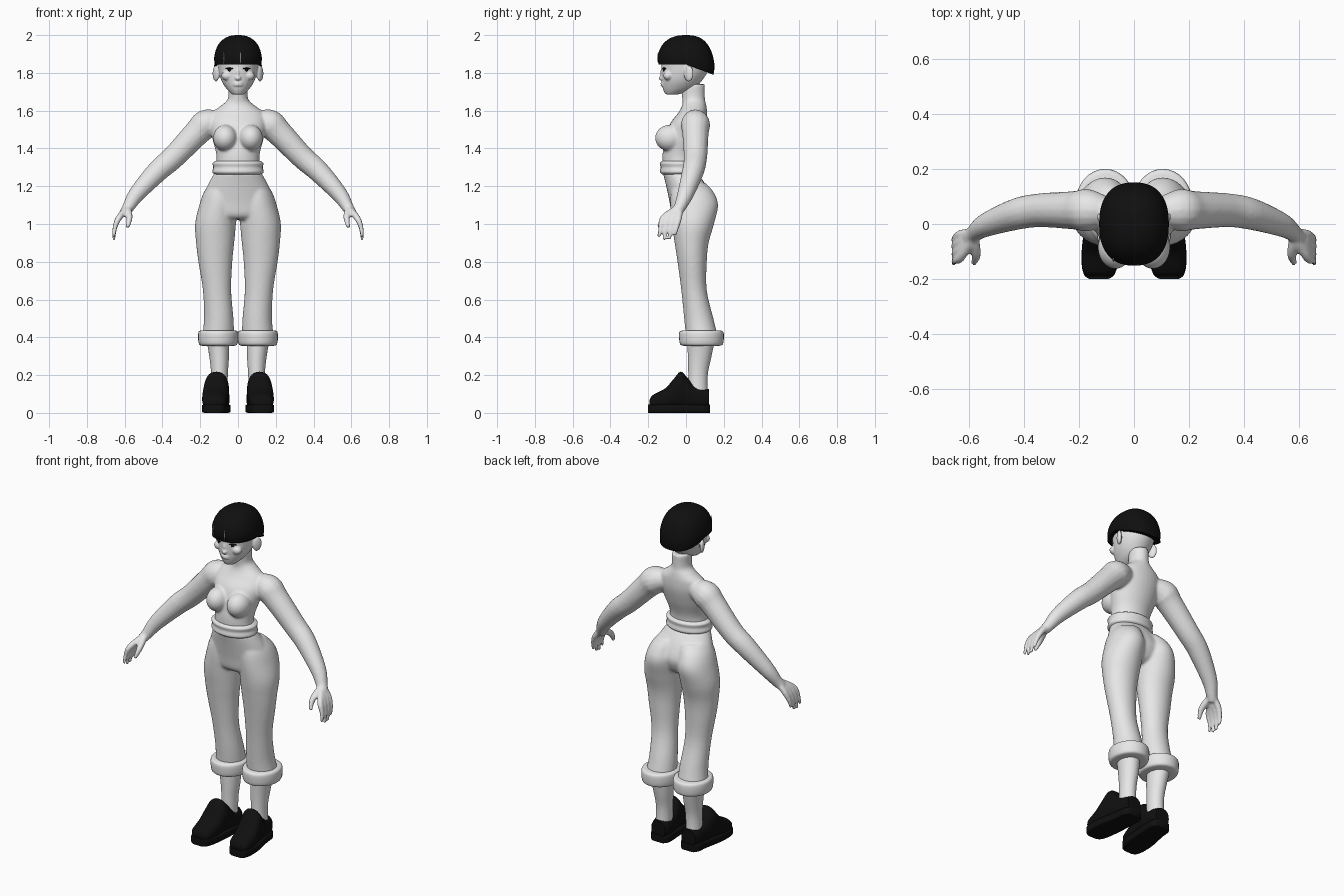
import bpy, bmesh, math
from mathutils import Matrix, Vector

if "Cube" in bpy.data.objects:
    bpy.data.objects.remove(bpy.data.objects["Cube"])


def material(name, value):
    m = bpy.data.materials.new(name)
    m.use_nodes = True
    color = (value, value, value, 1)
    m.diffuse_color = color
    bsdf = next(n for n in m.node_tree.nodes if n.type == 'BSDF_PRINCIPLED')
    bsdf.inputs["Base Color"].default_value = color
    return m


PALE = material("pale grey", 0.8)
BLACK = material("black", 0.005)


def spline(rows, steps):
    """Smooth in-between rows (Catmull-Rom); steps=1 keeps the rows."""
    out = []
    for i in range(len(rows) - 1):
        a, b, c, d = (rows[min(max(i + k, 0), len(rows) - 1)] for k in (-1, 0, 1, 2))
        for s in range(steps):
            t = s / steps
            out.append([q + t / 2 * (r - p + t * (2*p - 5*q + 4*r - w + t * (3*(q - r) + w - p)))
                        for p, q, r, w in zip(a, b, c, d)])
    return out + [list(rows[-1])]


def bridge(bm, rings):
    n = len(rings[0])
    rings = [[bm.verts.new(p) for p in ring] for ring in rings]
    for a, b in zip(rings, rings[1:]):
        for i in range(n):
            j = (i + 1) % n
            bm.faces.new((a[i], a[j], b[j], b[i]))
    bm.faces.new(rings[0])
    bm.faces.new(rings[-1])


def loft(bm, rows, steps=5, axis='z', power=1.0, n=32):
    """Rows: position on axis, x centre, x radius, low side, high side."""
    rings = []
    for t, x, rx, lo, hi in spline(rows, steps):
        ring = []
        for k in range(n):
            a = math.tau * k / n
            c, s = (math.copysign(abs(f) ** power, f) for f in (math.cos(a), math.sin(a)))
            u, v = x + rx * c, (lo + hi) / 2 + (hi - lo) / 2 * s
            ring.append((u, v, t) if axis == 'z' else (u, t, v))
        rings.append(ring)
    bridge(bm, rings)


def tube(bm, rows, steps=5, n=16):
    """Rows: x, y, z, radius along a limb."""
    pts = spline(rows, steps)
    rings = []
    for i, p in enumerate(pts):
        a, b = pts[max(i - 1, 0)], pts[min(i + 1, len(pts) - 1)]
        q = (Vector(b[:3]) - Vector(a[:3])).to_track_quat('Z', 'Y')
        rings.append([Vector(p[:3]) + q @ Vector((math.cos(math.tau * k / n), math.sin(math.tau * k / n), 0)) * p[3]
                      for k in range(n)])
    bridge(bm, rings)


def ball(bm, center, radii, turn=0):
    m = Matrix.Translation(center) @ Matrix.Rotation(turn, 4, 'Z') @ Matrix.Diagonal((*radii, 1))
    bmesh.ops.create_uvsphere(bm, u_segments=24, v_segments=14, radius=1, matrix=m)


def finish(name, bm, mat, mirror=False, voxel=0, smooth=4):
    bmesh.ops.recalc_face_normals(bm, faces=bm.faces)
    for f in bm.faces:
        f.smooth = True
    me = bpy.data.meshes.new(name)
    bm.to_mesh(me)
    bm.free()
    me.set_sharp_from_angle(angle=math.radians(50))
    me.materials.append(mat)
    ob = bpy.data.objects.new(name, me)
    bpy.context.collection.objects.link(ob)
    if mirror:
        ob.modifiers.new("mirror", 'MIRROR').use_mirror_merge = False
    if voxel:
        r = ob.modifiers.new("fuse", 'REMESH')
        r.mode, r.voxel_size, r.use_smooth_shade = 'VOXEL', voxel, True
        s = ob.modifiers.new("soften", 'SMOOTH')
        s.factor, s.iterations = 0.5, smooth


# Torso, neck, chest, arms and hands fused into one skin
bm = bmesh.new()
loft(bm, [(1.27, 0, .12, -.12, .055), (1.36, 0, .114, -.125, .06), (1.45, 0, .135, -.11, .09),
          (1.53, 0, .15, -.085, .11), (1.59, 0, .135, -.04, .112), (1.63, 0, .085, -.02, .107),
          (1.665, 0, .053, -.02, .1), (1.74, 0, .052, -.03, .1)])
ball(bm, (.068, -.085, 1.455), (.064, .079, .07))
tube(bm, [(.09, .045, 1.55, .05), (.165, .05, 1.53, .077), (.22, .05, 1.48, .07), (.34, .05, 1.355, .062),
          (.425, .037, 1.28, .058), (.535, -.002, 1.16, .044), (.58, -.032, 1.09, .032), (.6, -.05, 1.06, .028)])
for i in range(4):
    y = -.122 + .028 * i
    reach = (.93, .915, .918, .94)[i]
    tube(bm, [(.59, -.055 + .008 * i, 1.08, .018), (.632, y, 1.03, .017),
              (.652, y - .012, .98, .013), (.658, y - .022, reach, .009)], 4, 10)
tube(bm, [(.585, -.05, 1.08, .02), (.575, -.11, 1.035, .018), (.584, -.145, .982, .01)], 4, 10)
finish("upper_body", bm, PALE, True, .0075)

# Head with nose, lips and ears
bm = bmesh.new()
loft(bm, [(1.686, 0, .03, -.108, -.04), (1.715, 0, .06, -.122, .04), (1.76, 0, .088, -.128, .085),
          (1.82, 0, .104, -.13, .12), (1.9, 0, .108, -.125, .128), (1.95, 0, .08, -.09, .1)])
ball(bm, (0, -.124, 1.772), (.017, .021, .014))
ball(bm, (0, -.118, 1.798), (.01, .02, .032))
for z in (1.735, 1.745):
    ball(bm, (0, -.121, z), (.026, .014, .006))
ball(bm, (.117, .014, 1.797), (.013, .028, .043), -.5)
ball(bm, (.058, -.095, 1.785), (.03, .025, .025))
finish("head", bm, PALE, True, .005, 3)

# Eyes and lashes
bm = bmesh.new()
ball(bm, (.045, -.116, 1.823), (.023, .008, .005), .3)
ball(bm, (.045, -.117, 1.816), (.009, .006, .008), .3)
finish("eyes", bm, BLACK, True)

# Bowl haircut: rounded cap whose rim drops towards the nape
bm = bmesh.new()
bmesh.ops.create_uvsphere(bm, u_segments=48, v_segments=32, radius=1)
for v in bm.verts:
    x, y, z = v.co / sum(abs(c) ** 2.4 for c in v.co) ** (1 / 2.4)
    rim = 1.845 - .055 * max(y, 0)
    tuck = 1 - .05 * max(0, 1 - abs(z) * 5)
    v.co = (.128 * x * tuck, .153 * y * tuck, rim + (2 - rim) * max(z, 0))
finish("hair", bm, BLACK)

# Narrow gaps in the fringe
bm = bmesh.new()
ball(bm, (.015, -.143, 1.88), (.003, .009, .032))
ball(bm, (-.075, -.129, 1.88), (.003, .009, .032))
finish("fringe_gaps", bm, PALE)

# Trousers: hips and two legs fused
bm = bmesh.new()
loft(bm, [(1.27, 0, .125, -.122, .06), (1.2, 0, .163, -.105, .11), (1.12, 0, .192, -.088, .14),
          (1.05, 0, .19, -.075, .115), (1.025, 0, .15, -.05, .08)])
loft(bm, [(1.22, .07, .075, -.07, .1), (1.17, .095, .085, -.08, .145), (1.1, .105, .1, -.083, .17),
          (1.0, .119, .108, -.075, .148), (.9, .121, .101, -.06, .12), (.8, .12, .09, -.045, .11),
          (.65, .111, .075, -.025, .11), (.5, .102, .078, -.01, .145), (.4, .105, .085, .0, .17)])
finish("trousers", bm, PALE, True, .0085)

# Waistband
bm = bmesh.new()
loft(bm, [(1.262, 0, .122, -.125, .06), (1.275, 0, .136, -.138, .074), (1.3, 0, .131, -.134, .07),
          (1.322, 0, .135, -.138, .073), (1.334, 0, .118, -.125, .06)], 4)
finish("waistband", bm, PALE)

# Turned-up cuffs
bm = bmesh.new()
loft(bm, [(.355, .105, .085, -.01, .175), (.362, .105, .1, -.03, .194), (.39, .105, .106, -.036, .2),
          (.428, .105, .104, -.035, .198), (.437, .105, .09, -.015, .18)], 4)
finish("cuffs", bm, PALE, True)

# Bare lower legs
bm = bmesh.new()
loft(bm, [(.42, .111, .062, .005, .16), (.3, .1, .052, .01, .135), (.2, .098, .044, .012, .115),
          (.1, .1, .045, .01, .115)])
finish("lower_legs", bm, PALE, True)

# Shoe uppers and soles
bm = bmesh.new()
loft(bm, [(-.192, .127, .035, .03, .07), (-.175, .126, .058, .02, .095), (-.11, .122, .068, .015, .13),
          (-.065, .118, .068, .015, .18), (-.03, .114, .066, .015, .218), (.0, .11, .063, .015, .195),
          (.04, .105, .058, .015, .15), (.09, .1, .056, .015, .132), (.122, .1, .045, .02, .125)],
     axis='y', power=.85)
finish("shoe_uppers", bm, BLACK, True)
bm = bmesh.new()
loft(bm, [(-.2, .128, .035, 0, .045), (-.185, .127, .055, 0, .045), (-.14, .124, .067, 0, .045),
          (-.06, .117, .07, 0, .045), (.04, .104, .063, 0, .045), (.1, .1, .06, 0, .045),
          (.126, .1, .042, 0, .045)], axis='y', power=.25)
finish("shoe_soles", bm, BLACK, True)
